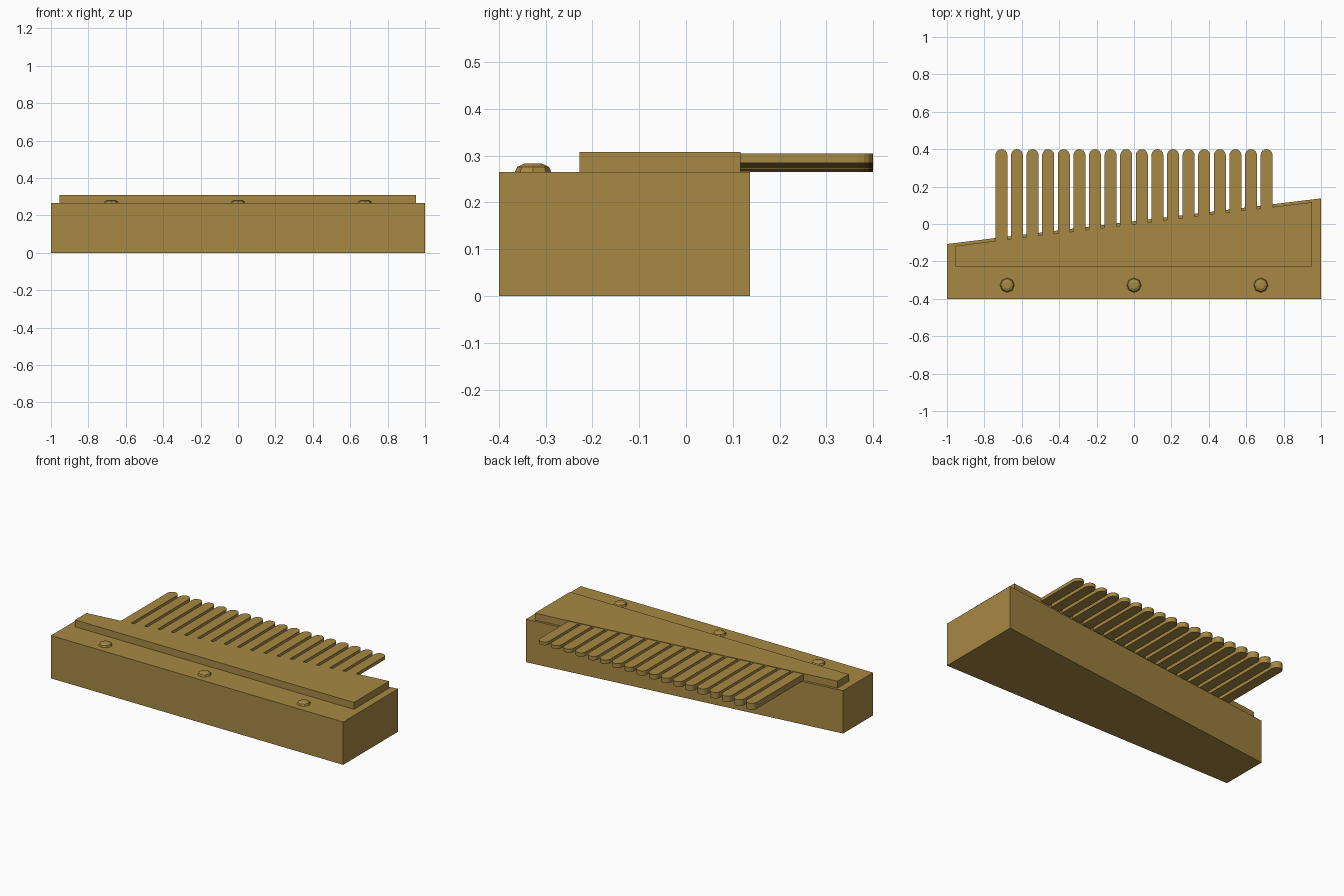
import bpy, bmesh, math

if "Cube" in bpy.data.objects:
    bpy.data.objects.remove(bpy.data.objects["Cube"])

brass = bpy.data.materials.new("aged brass")
brass.diffuse_color = (0.39, 0.25, 0.056, 1)
brass.use_nodes = True
brass.node_tree.nodes["Principled BSDF"].inputs["Base Color"].default_value = brass.diffuse_color


def finish(name, bm):
    bmesh.ops.recalc_face_normals(bm, faces=bm.faces)
    mesh = bpy.data.meshes.new(name)
    bm.to_mesh(mesh)
    bm.free()
    mesh.materials.append(brass)
    obj = bpy.data.objects.new(name, mesh)
    bpy.context.collection.objects.link(obj)
    return obj


def prism(name, outline, z0, z1):
    """Extrude a flat outline from z0 up to z1."""
    bm = bmesh.new()
    face = bm.faces.new([bm.verts.new((x, y, z0)) for x, y in outline])
    up = bmesh.ops.extrude_face_region(bm, geom=[face])["geom"]
    bmesh.ops.translate(bm, vec=(0, 0, z1 - z0),
                        verts=[v for v in up if isinstance(v, bmesh.types.BMVert)])
    return finish(name, bm)


DECK = 0.265


def plate_edge(x):
    return 0.1226 * x


# Heavy base block with a slanted back
prism("base_block", [(-1, -0.4), (1, -0.4), (1, 0.137), (-1, -0.107)], 0, DECK)

# Clamp plate that carries the teeth
prism("comb_plate", [(-0.955, -0.228), (0.953, -0.228),
                     (0.953, plate_edge(0.953)), (-0.955, plate_edge(-0.955))],
      DECK, 0.308)

# Comb teeth with round tips, thinner towards the short end
COUNT, R, TIP = 18, 0.032, 0.4
for i in range(COUNT):
    x = -0.709 + i * 1.418 / (COUNT - 1)
    root = plate_edge(x) - 0.03
    arc = [(x + R * math.cos(math.pi * k / 8),
            TIP - R + R * math.sin(math.pi * k / 8)) for k in range(9)]
    bottom = DECK + 0.02 * i / (COUNT - 1)
    prism(f"tooth_{i + 1}", [(x - R, root), (x + R, root)] + arc, bottom, 0.305)

# Low domed bolt heads along the front
for i, x in enumerate((-0.678, 0, 0.678)):
    bm = bmesh.new()
    rings = []
    for r, z in ((0.039, DECK), (0.034, 0.276), (0.019, 0.283)):
        rings.append([bm.verts.new((x + r * math.cos(math.tau * k / 8),
                                    -0.327 + r * math.sin(math.tau * k / 8), z))
                      for k in range(8)])
    for low, high in zip(rings, rings[1:]):
        for k in range(8):
            n = (k + 1) % 8
            bm.faces.new((low[k], low[n], high[n], high[k]))
    bm.faces.new(rings[0][::-1])
    bm.faces.new(rings[-1])
    finish(f"bolt_head_{i + 1}", bm)
